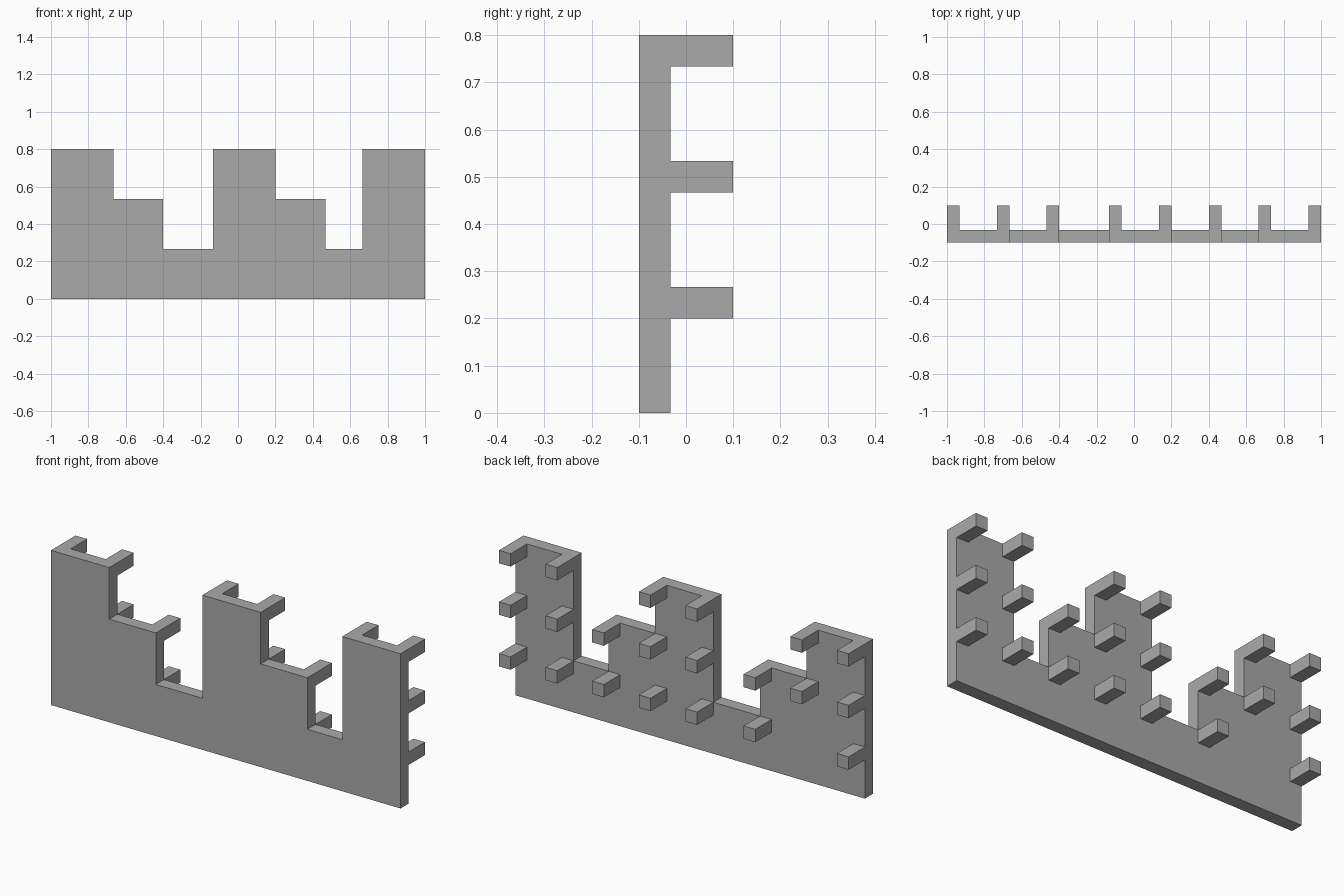
import bpy
import bmesh

U = 2 / 30          # module: the whole piece sits on a 30 x 3 x 12 grid
X0, Y0 = -15, -1.5  # grid origin in modules

if "Cube" in bpy.data.objects:
    bpy.data.objects.remove(bpy.data.objects["Cube"])

# Single plain grey
grey = bpy.data.materials.new("plain_grey")
grey.use_nodes = True
colour = (0.4, 0.4, 0.4, 1)
grey.diffuse_color = colour
grey.node_tree.nodes["Principled BSDF"].inputs["Base Color"].default_value = colour


def extrude_profile(name, outline, y, depth):
    """Extrude an x-z outline, given in modules, along +y."""
    bm = bmesh.new()
    verts = [bm.verts.new(((X0 + x) * U, (Y0 + y) * U, z * U)) for x, z in outline]
    face = bm.faces.new(verts)
    result = bmesh.ops.extrude_face_region(bm, geom=[face])
    moved = [g for g in result["geom"] if isinstance(g, bmesh.types.BMVert)]
    bmesh.ops.translate(bm, verts=moved, vec=(0, depth * U, 0))
    bmesh.ops.recalc_face_normals(bm, faces=bm.faces)
    mesh = bpy.data.meshes.new(name)
    bm.to_mesh(mesh)
    bm.free()
    mesh.materials.append(grey)
    obj = bpy.data.objects.new(name, mesh)
    bpy.context.collection.objects.link(obj)
    return obj


# Stepped plate: (right end, height) of each step from the right side
steps = [(5, 12), (9, 8), (13, 4), (18, 12), (22, 8), (25, 4), (30, 12)]
outline = [(0, 0)]
left = 0
for right, height in steps:
    outline += [(left, height), (right, height)]
    left = right
outline.append((30, 0))
extrude_profile("stepped_plate", outline, 0, 1)

# Square pegs on the back: column position and the heights of their tops
pegs = {0: (4, 8, 12), 4: (8, 12), 8: (4, 8), 13: (4, 8, 12),
        17: (4, 8, 12), 21: (4, 8), 25: (4, 8, 12), 29: (4, 8, 12)}
for x, tops in pegs.items():
    for top in tops:
        square = [(x, top - 1), (x, top), (x + 1, top), (x + 1, top - 1)]
        extrude_profile("back_peg", square, 1, 2)
